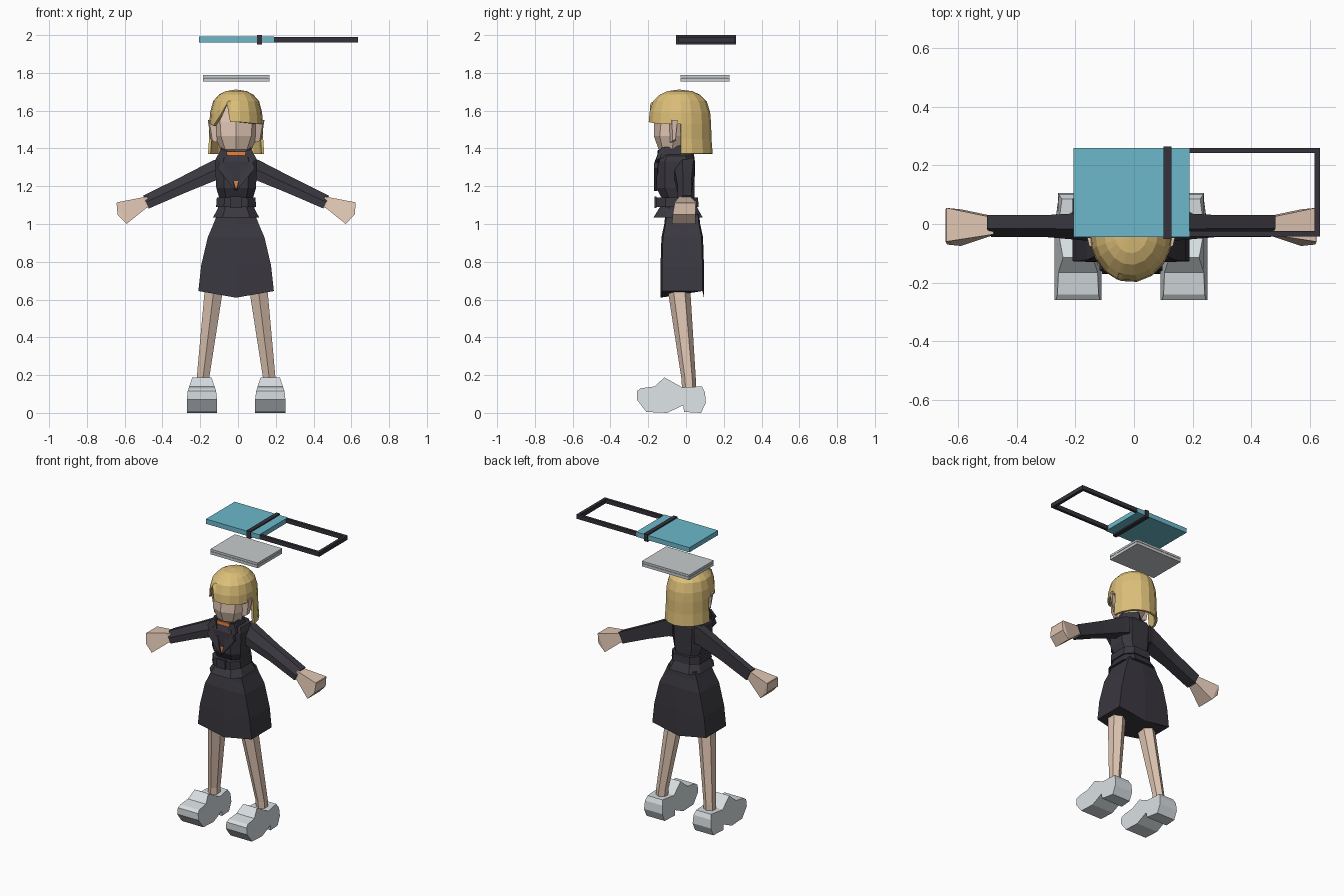
import bpy, bmesh, math
from mathutils import Vector

if "Cube" in bpy.data.objects:
    bpy.data.objects.remove(bpy.data.objects["Cube"])

CX = -0.01  # body centre line in x


def mat(name, r, g, b):
    m = bpy.data.materials.new(name)
    m.diffuse_color = (r, g, b, 1)
    m.use_nodes = True
    m.node_tree.nodes["Principled BSDF"].inputs["Base Color"].default_value = m.diffuse_color
    return m


DARK = mat("charcoal cloth", .042, .039, .05)
SKIN = mat("skin", .74, .56, .45)
HAIR = mat("blonde", .72, .52, .19)
ORANGE = mat("orange", .74, .2, .05)
BLUE = mat("blue", .15, .48, .6)
SHOE = mat("pale grey", .68, .73, .75)
PAD = mat("grey", .57, .6, .61)
BLACK = mat("dark plastic", .036, .032, .042)


def finish(name, bm, material):
    bmesh.ops.recalc_face_normals(bm, faces=bm.faces)
    me = bpy.data.meshes.new(name)
    bm.to_mesh(me)
    bm.free()
    me.materials.append(material)
    ob = bpy.data.objects.new(name, me)
    bpy.context.collection.objects.link(ob)
    return ob


def loft(name, rings, material, caps=True):
    """Skin a list of equal-length closed rings."""
    bm = bmesh.new()
    vs = [[bm.verts.new(p) for p in r] for r in rings]
    n = len(rings[0])
    for a, b in zip(vs, vs[1:]):
        for i in range(n):
            bm.faces.new((a[i], a[(i + 1) % n], b[(i + 1) % n], b[i]))
    if caps:
        bm.faces.new(vs[0])
        bm.faces.new(vs[-1])
    return finish(name, bm, material)


def box(name, x0, x1, y0, y1, z0, z1, material):
    q = [(x0, y0), (x1, y0), (x1, y1), (x0, y1)]
    return loft(name, [[(x, y, z) for x, y in q] for z in (z0, z1)], material)


def poly(n, phase=0):
    return [(math.sin(2 * math.pi * (i + phase) / n), -math.cos(2 * math.pi * (i + phase) / n)) for i in range(n)]


# Unit cross-sections: chamfered box, ridged box
CHAMFER = [(-.6, -1), (0, -1), (.6, -1), (1, -.55), (1, .55), (.6, 1), (-.6, 1), (-1, .55), (-1, -.55)]
RIDGED = [(-1, -.93), (0, -1), (1, -.93), (1, .93), (0, 1), (-1, .93)]


def body(name, shape, sections, material, cx=CX, caps=True):
    """sections: (z, half width, y front, y back)"""
    rings = [[(cx + x * rx, (y0 + y1) / 2 + y * (y1 - y0) / 2, z) for x, y in shape]
             for z, rx, y0, y1 in sections]
    return loft(name, rings, material, caps)


def plate(name, pts, thick, material):
    """Thin plate from front-facing points, thickened towards +y"""
    return loft(name, [[(x, y + d, z) for x, y, z in pts] for d in (0, thick)], material)


# Skirt, with a lower hem along the centre ridge
skirt = body("skirt", RIDGED, [(.645, .2, -.135, .095), (.78, .185, -.135, .095), (.93, .15, -.13, .09),
                               (1.0, .12, -.115, .075), (1.05, .1, -.11, .07)], DARK)
for v in skirt.data.vertices:
    if v.co.z < .65 and abs(v.co.x - CX) < .01:
        v.co.z = .61

# Jacket, peplum, belt and buckle
body("jacket", CHAMFER, [(1.06, .1, -.13, .06), (1.14, .09, -.13, .045), (1.19, .105, -.157, .045),
                         (1.33, .112, -.157, .048), (1.36, .1, -.145, .04), (1.385, .06, -.115, .0)], DARK)
body("peplum", CHAMFER, [(1.035, .122, -.172, .088), (1.095, .09, -.135, .055)], DARK)
body("belt", CHAMFER, [(1.09, .106, -.16, .066), (1.14, .102, -.16, .064)], DARK)
box("buckle", CX - .032, CX + .032, -.168, -.155, 1.085, 1.145, DARK)

# Blouse, collars, lapels
plate("blouse_front", [(CX - .056, -.138, 1.385), (CX, -.162, 1.185), (CX + .056, -.138, 1.385)], .008, ORANGE)
body("blouse_collar", poly(8, .5), [(1.34, .062, -.14, -.01), (1.392, .055, -.125, -.015)], ORANGE)
for s in (-1, 1):
    X = lambda d: CX + s * d
    plate("lapel", [(X(.052), -.15, 1.39), (X(.08), -.14, 1.395), (X(.108), -.158, 1.345),
                    (X(.088), -.168, 1.325), (X(.1), -.17, 1.295), (X(.003), -.17, 1.175)], .02, DARK)
    # Standing jacket collar, half each side
    loft("jacket_collar", [[(X(.055), -.14, 1.39), (X(.09), -.14, 1.35), (X(.078), -.13, 1.405)],
                           [(X(.062), -.03, 1.39), (X(.09), -.03, 1.35), (X(.078), -.03, 1.415)],
                           [(X(0), .02, 1.39), (X(0), .045, 1.35), (X(0), .035, 1.415)]], DARK)

# Head and neck
body("neck", poly(8, .5), [(1.3, .045, -.115, -.02), (1.45, .045, -.115, -.02)], SKIN)
body("head", poly(8), [(1.375, .05, -.115, -.02), (1.395, .082, -.145, .0), (1.465, .113, -.17, .04),
                       (1.54, .12, -.168, .08), (1.62, .11, -.15, .08), (1.67, .07, -.11, .05)], SKIN)
for s in (-1, 1):
    loft("ear", [[(CX + s * x, y, z) for x, y, z in r] for r in (
        [(.1, -.09, 1.55), (.1, -.05, 1.55), (.1, -.055, 1.44), (.1, -.085, 1.43)],
        [(.143, -.075, 1.55), (.15, -.045, 1.55), (.135, -.055, 1.45), (.125, -.07, 1.44)])], SKIN)

# Hair: columns (angle from front, fringe height), split over the brow, bob at the back
cols = [(-20, 1.635), (-13, 1.54), (8, 1.54), (30, 1.535), (52, 1.53), (72, 1.53), (92, 1.53), (112, 1.53),
        (135, 1.53), (158, 1.53), (180, 1.53), (202, 1.53), (225, 1.53), (248, 1.53), (268, 1.53),
        (288, 1.53), (302, 1.52), (322, 1.57)]
bm = bmesh.new()
top = bm.verts.new((CX, -.035, 1.712))
grid = []
for ang, low in cols:
    a = math.radians(ang)
    rows = [(1.703, .4), (1.685, .64), (1.65, .86), (.5 * 1.65 + .5 * low, .97), (low, 1), (1.45, 1.01), (1.372, 1.05)]
    grid.append([bm.verts.new((CX + .142 * r * math.sin(a), -.033 - .166 * r * math.cos(a), z)) for z, r in rows])
for i in range(len(cols)):
    c, d = grid[i], grid[(i + 1) % len(cols)]
    bm.faces.new((top, c[0], d[0]))
    for j in range(6):
        if j < 4 or 92 <= cols[i][0] < 268:
            bm.faces.new((c[j], c[j + 1], d[j + 1], d[j]))
bmesh.ops.delete(bm, geom=[v for v in bm.verts if not v.link_faces], context='VERTS')
hair = finish("hair", bm, HAIR)
sol = hair.modifiers.new("thickness", 'SOLIDIFY')
sol.thickness, sol.offset = .014, -1

for s in (-1, 1):
    # Sleeve: rings of (x top, z top, x bottom, z bottom, y front, y back)
    def limb(name, rings, material):
        out = []
        for xt, zt, xb, zb, y0, y1 in rings:
            xm, zm = (xt + xb) / 2, (zt + zb) / 2
            out.append([(CX + s * x, y, z) for x, y, z in (
                (xt, y0 * .6 + y1 * .4, zt), (xt, y1, zt), (xm, y1, zm),
                (xb, y1, zb), (xb, y0, zb), (xm, y0, zm))])
        loft(name, out, material)
    limb("sleeve", [(.08, 1.35, .08, 1.235, -.065, .045), (.12, 1.338, .11, 1.23, -.06, .04),
                    (.3, 1.245, .27, 1.165, -.045, .03), (.492, 1.15, .462, 1.082, -.045, .03)], DARK)
    # Mitten hand
    loft("hand", [[(CX + s * x, y, z) for x, y, z in r] for r in (
        [(.47, -.035, 1.145), (.47, .022, 1.145), (.455, .022, 1.09), (.455, -.035, 1.09)],
        [(.5, -.04, 1.14), (.5, .028, 1.14), (.475, .028, 1.085), (.475, -.04, 1.085)],
        [(.63, -.06, 1.115), (.63, .055, 1.115), (.58, .05, 1.0), (.58, -.075, 1.0)],
        [(.633, -.06, 1.11), (.633, .05, 1.11), (.628, .05, 1.05), (.628, -.07, 1.05)])], SKIN)
    # Leg
    loft("leg", [[(CX + s * (cx + x * rx), cy + y * ry, z) for x, y in poly(6)]
                 for cx, cy, z, rx, ry in ((.18, .017, .1, .038, .037), (.176, .014, .18, .038, .038),
                                           (.117, -.038, .66, .056, .06))], SKIN)
    # Clog: side profile across its width, narrower towards the top
    prof = [(-.26, .115), (-.26, .07), (-.21, .005), (-.1, 0), (-.015, .04), (-.01, .005), (.08, 0), (.105, .055),
            (.1, .11), (.085, .14), (-.02, .135), (-.115, .188), (-.165, .14), (-.24, .13)]

    def half(y, z):
        w = .08 if z < .1 else .08 - (z - .1) * .33
        return w - (.012 if y > .05 else 0)
    loft("shoe", [[(CX + s * .181 + k * half(y, z), y, z) for y, z in prof] for k in (-1, 1)], SHOE)

# Grey pad above the head
box("pad_base", -.185, .168, -.03, .23, 1.755, 1.774, PAD)
box("pad_top", -.185, .168, -.03, .23, 1.776, 1.79, PAD)

# Blue board with dark strap and open frame
box("board", -.207, .19, -.045, .26, 1.96, 1.992, BLUE)
box("strap", .1, .128, -.052, .265, 1.95, 2.0, BLACK)
box("frame_back", .188, .635, .242, .26, 1.962, 1.99, BLACK)
box("frame_front", .188, .635, -.043, -.024, 1.962, 1.99, BLACK)
box("frame_end", .615, .635, -.043, .26, 1.962, 1.99, BLACK)
